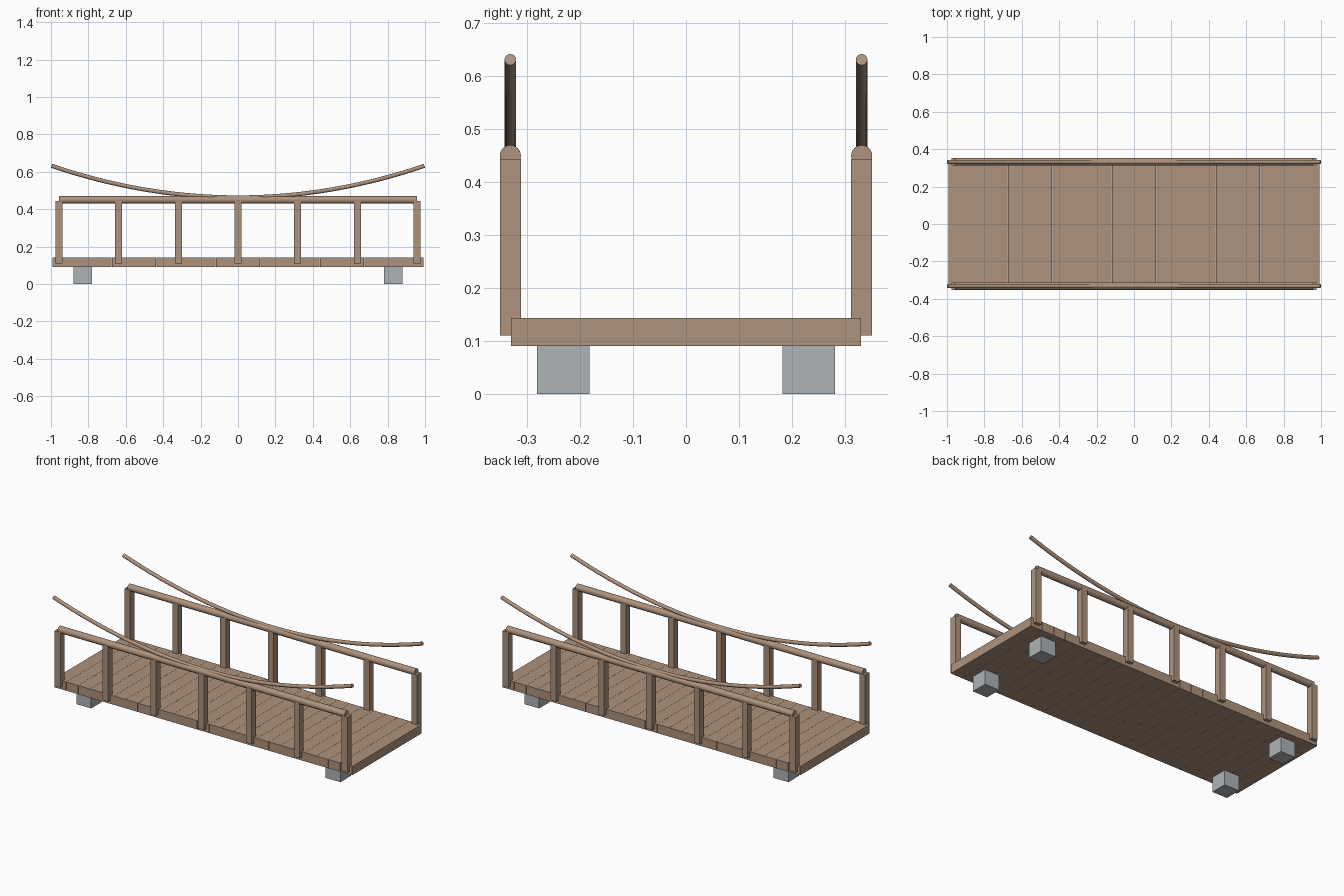
import bpy
import math
from mathutils import Vector

if "Cube" in bpy.data.objects:
    bpy.data.objects.remove(bpy.data.objects["Cube"])


def material(name, rgb):
    m = bpy.data.materials.new(name)
    m.diffuse_color = (*rgb, 1.0)
    m.use_nodes = True
    m.node_tree.nodes["Principled BSDF"].inputs["Base Color"].default_value = m.diffuse_color
    return m


WOOD = material("brown wood", (0.42, 0.29, 0.205))
STONE = material("grey stone", (0.42, 0.455, 0.467))


def box(name, center, size, mat):
    bpy.ops.mesh.primitive_cube_add(size=1, location=center)
    ob = bpy.context.object
    ob.name = name
    for v in ob.data.vertices:
        v.co = [c * s for c, s in zip(v.co, size)]
    ob.data.materials.append(mat)
    return ob


def tube(name, points, radius, sides):
    """Round bar swept along points lying in an xz plane, with flat end caps."""
    verts, faces = [], []
    n = len(points)
    for i, p in enumerate(points):
        tangent = (points[min(i + 1, n - 1)] - points[max(i - 1, 0)]).normalized()
        across = Vector((0, 1, 0))
        up = tangent.cross(across)
        for k in range(sides):
            a = 2 * math.pi * k / sides
            verts.append(p + radius * (math.cos(a) * across + math.sin(a) * up))
    for i in range(n - 1):
        for k in range(sides):
            k2 = (k + 1) % sides
            faces.append((i * sides + k, (i + 1) * sides + k,
                          (i + 1) * sides + k2, i * sides + k2))
    faces.append(tuple(range(sides)))
    faces.append(tuple((n - 1) * sides + k for k in reversed(range(sides))))
    me = bpy.data.meshes.new(name)
    me.from_pydata(verts, [], faces)
    me.update()
    ob = bpy.data.objects.new(name, me)
    bpy.context.collection.objects.link(ob)
    me.materials.append(WOOD)
    bpy.ops.object.select_all(action='DESELECT')
    ob.select_set(True)
    bpy.context.view_layer.objects.active = ob
    bpy.ops.object.shade_smooth_by_angle(angle=math.radians(40))
    return ob


# Deck of cross planks
PLANKS, DECK = 25, 1.986
pitch = DECK / PLANKS
for i in range(PLANKS):
    box(f"deck_plank_{i + 1}", (-DECK / 2 + (i + 0.5) * pitch, 0, 0.1165),
        (pitch - 0.0008, 0.662, 0.053), WOOD)

# Stone footings under the corners
for x in (-0.831, 0.831):
    for y in (-0.232, 0.232):
        box("footing", (x, y, 0.045), (0.099, 0.1, 0.09), STONE)

for side, label in ((-1, "front"), (1, "back")):
    y = side * 0.332
    # Railing posts
    for i in range(-3, 4):
        box(f"{label}_post", (i * 0.319, y, 0.277), (0.038, 0.04, 0.334), WOOD)
    # Straight round handrail
    tube(f"{label}_handrail", [Vector((x, y, 0.45)) for x in (-0.957, 0.957)], 0.02, 24)
    # Sagging rope above the handrail
    xs = [0.9965 * (i / 16 - 1) for i in range(33)]
    tube(f"{label}_rope", [Vector((x, y, 0.463 + 0.17 * x * x)) for x in xs], 0.011, 16)
